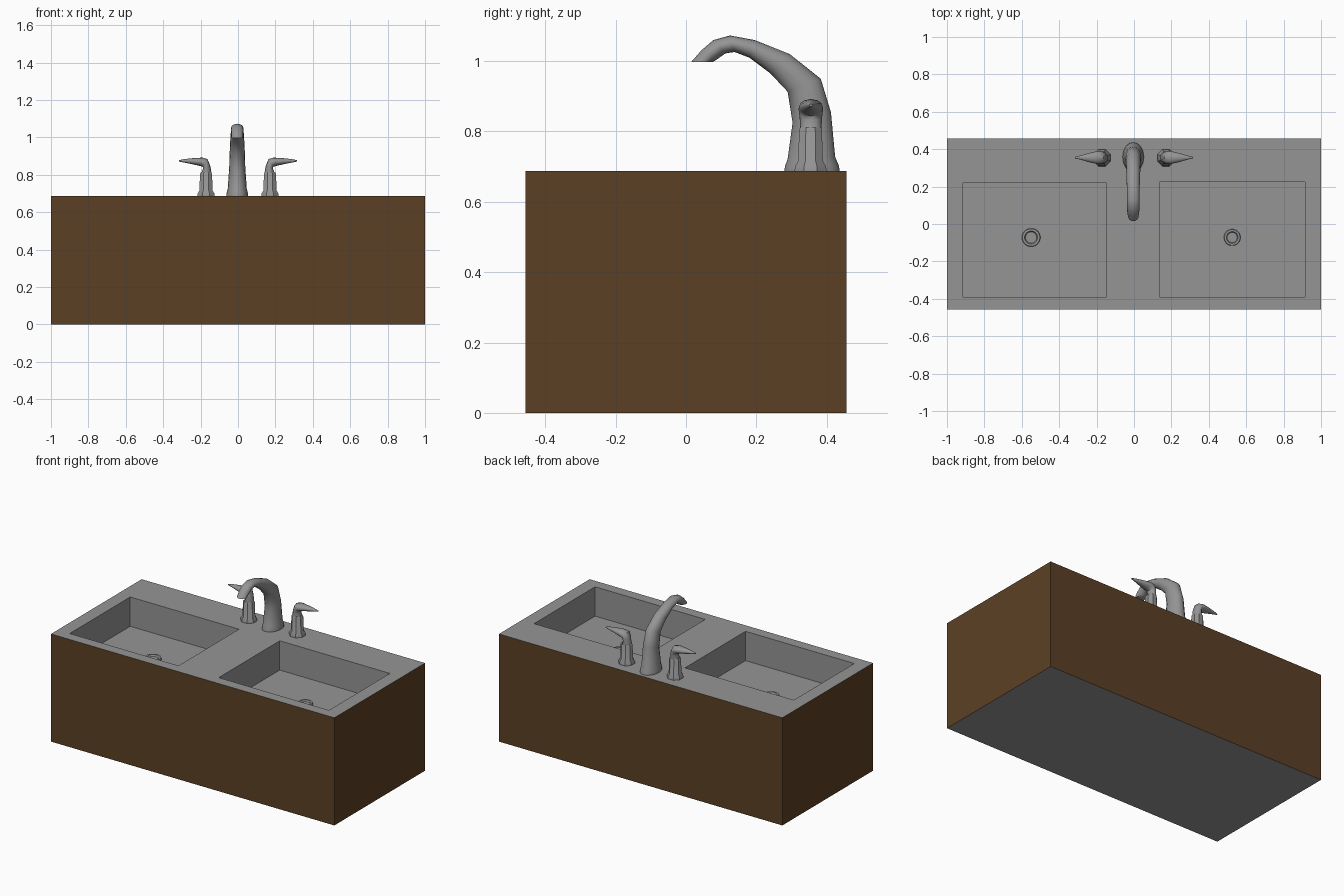
import bpy, bmesh, math
from mathutils import Vector

if "Cube" in bpy.data.objects:
    bpy.data.objects.remove(bpy.data.objects["Cube"])


def material(name, rgb):
    m = bpy.data.materials.new(name)
    m.diffuse_color = (*rgb, 1)
    m.use_nodes = True
    m.node_tree.nodes["Principled BSDF"].inputs["Base Color"].default_value = m.diffuse_color
    return m


GREY = material("grey_metal", (0.30, 0.30, 0.30))
BROWN = material("brown_wood", (0.107, 0.051, 0.018))
TOP, DEPTH = 0.687, 0.187
HX, HY = 1.0, 0.457


def finish(bm, name, mats, smooth=None):
    bmesh.ops.remove_doubles(bm, verts=bm.verts, dist=1e-5)
    bmesh.ops.recalc_face_normals(bm, faces=bm.faces)
    me = bpy.data.meshes.new(name)
    bm.to_mesh(me)
    bm.free()
    for m in mats:
        me.materials.append(m)
    ob = bpy.data.objects.new(name, me)
    bpy.context.collection.objects.link(ob)
    if smooth:
        bpy.ops.object.select_all(action='DESELECT')
        ob.select_set(True)
        bpy.context.view_layer.objects.active = ob
        bpy.ops.object.shade_smooth_by_angle(angle=math.radians(smooth))
    return ob


def quad(bm, pts, mat=0):
    f = bm.faces.new([bm.verts.new(p) for p in pts])
    f.material_index = mat


def walls(bm, x0, x1, y0, y1, z0, z1, mat=0):
    c = [(x0, y0), (x1, y0), (x1, y1), (x0, y1)]
    for i in range(4):
        a, b = c[i], c[(i + 1) % 4]
        quad(bm, [(*a, z0), (*b, z0), (*b, z1), (*a, z1)], mat)


def floor(bm, x0, x1, y0, y1, z):
    quad(bm, [(x0, y0, z), (x1, y0, z), (x1, y1, z), (x0, y1, z)])


def skin(bm, rings):
    loops = [[bm.verts.new(p) for p in r] for r in rings]
    n = len(loops[0])
    for a, b in zip(loops, loops[1:]):
        for i in range(n):
            j = (i + 1) % n
            bm.faces.new([a[i], a[j], b[j], b[i]])
    bm.faces.new(loops[0])
    bm.faces.new(loops[-1])


def lathe(bm, cx, cy, profile, n):
    skin(bm, [[(cx + r * math.cos(2 * math.pi * (i + .5) / n),
                cy + r * math.sin(2 * math.pi * (i + .5) / n), z)
               for i in range(n)] for r, z in profile])


def sweep(bm, sections, n, place):
    # each section: two opposite outline points in a plane plus a half width
    rings = []
    for au, az, bu, bz, w in sections:
        a, b = Vector((au, az)), Vector((bu, bz))
        mid, half = (a + b) / 2, (a - b) / 2
        ring = []
        for i in range(n):
            t = 2 * math.pi * i / n
            p = mid + half * math.cos(t)
            ring.append(place(p.x, w * math.sin(t), p.y))
        rings.append(ring)
    skin(bm, rings)


# cabinet and countertop with two basins: brown sides, grey elsewhere
basins = [(-0.915, -0.147, -0.39, 0.22), (0.137, 0.915, -0.39, 0.225)]
bm = bmesh.new()
walls(bm, -HX, HX, -HY, HY, 0, TOP, 1)
floor(bm, -HX, HX, -HY, HY, 0)
for x0, x1, y0, y1 in basins:
    walls(bm, x0, x1, y0, y1, TOP - DEPTH, TOP)
    floor(bm, x0, x1, y0, y1, TOP - DEPTH)
    floor(bm, x0, x1, -HY, y0, TOP)
    floor(bm, x0, x1, y1, HY, TOP)
for x0, x1 in ((-HX, basins[0][0]), (basins[0][1], basins[1][0]), (basins[1][1], HX)):
    floor(bm, x0, x1, -HY, HY, TOP)
cabinet = finish(bm, "sink_cabinet", [GREY, BROWN])
# make every countertop face point up, basin walls inwards
bm = bmesh.new()
bm.from_mesh(cabinet.data)
for f in bm.faces:
    if abs(f.normal.z) > .5:
        want = Vector((0, 0, -1 if f.calc_center_median().z < .01 else 1))
    elif f.material_index == 1:
        c = f.calc_center_median()
        want = Vector((c.x, c.y, 0))
    else:
        c = f.calc_center_median()
        x0, x1, y0, y1 = basins[0 if c.x < 0 else 1]
        want = Vector(((x0 + x1) / 2 - c.x, (y0 + y1) / 2 - c.y, 0))
    if f.normal.dot(want) < 0:
        f.normal_flip()
bm.to_mesh(cabinet.data)
bm.free()

# drains
zf = TOP - DEPTH
for name, x, r in (("left_drain", -0.55, 0.05), ("right_drain", 0.525, 0.045)):
    bm = bmesh.new()
    lathe(bm, x, -0.072, [(r, zf - .002), (r * .94, zf + .012), (r * .7, zf + .012),
                          (r * .6, zf + .003)], 20)
    finish(bm, name, [GREY], 35)

# curved spout: back/top outline point, front/under outline point, half width
spout = [(.437, .687, .28, .687, .057), (.435, .702, .281, .700, .057),
         (.424, .728, .289, .722, .051), (.412, .855, .303, .825, .043),
         (.383, .950, .289, .913, .040), (.295, 1.02, .240, .965, .037),
         (.195, 1.06, .180, 1.01, .034), (.125, 1.073, .138, 1.026, .033),
         (.078, 1.06, .112, 1.022, .033), (.045, 1.032, .085, 1.003, .032),
         (.015, .998, .075, .997, .029)]
bm = bmesh.new()
sweep(bm, spout, 16, lambda u, w, z: (-.004 + w, u, z))
finish(bm, "faucet_spout", [GREY], 50)

# handles: eight-sided post and a tapered lever pointing outwards
lever = [(-.030, .808, .026, .808, .030), (-.022, .850, .016, .832, .032),
         (-.008, .884, .018, .844, .035), (.020, .892, .036, .848, .034),
         (.070, .889, .070, .856, .024), (.115, .884, .115, .865, .011),
         (.145, .878, .145, .871, .004)]
for name, s in (("left", -1), ("right", 1)):
    bm = bmesh.new()
    lathe(bm, s * .171, .354, [(.049, .687), (.048, .701), (.038, .716),
                               (.035, .805), (.030, .813)], 8)
    finish(bm, name + "_handle_post", [GREY], 30)
    bm = bmesh.new()
    sweep(bm, lever, 12, lambda u, w, z: (s * (.171 + u), .355 + w, z))
    finish(bm, name + "_handle_lever", [GREY], 50)
